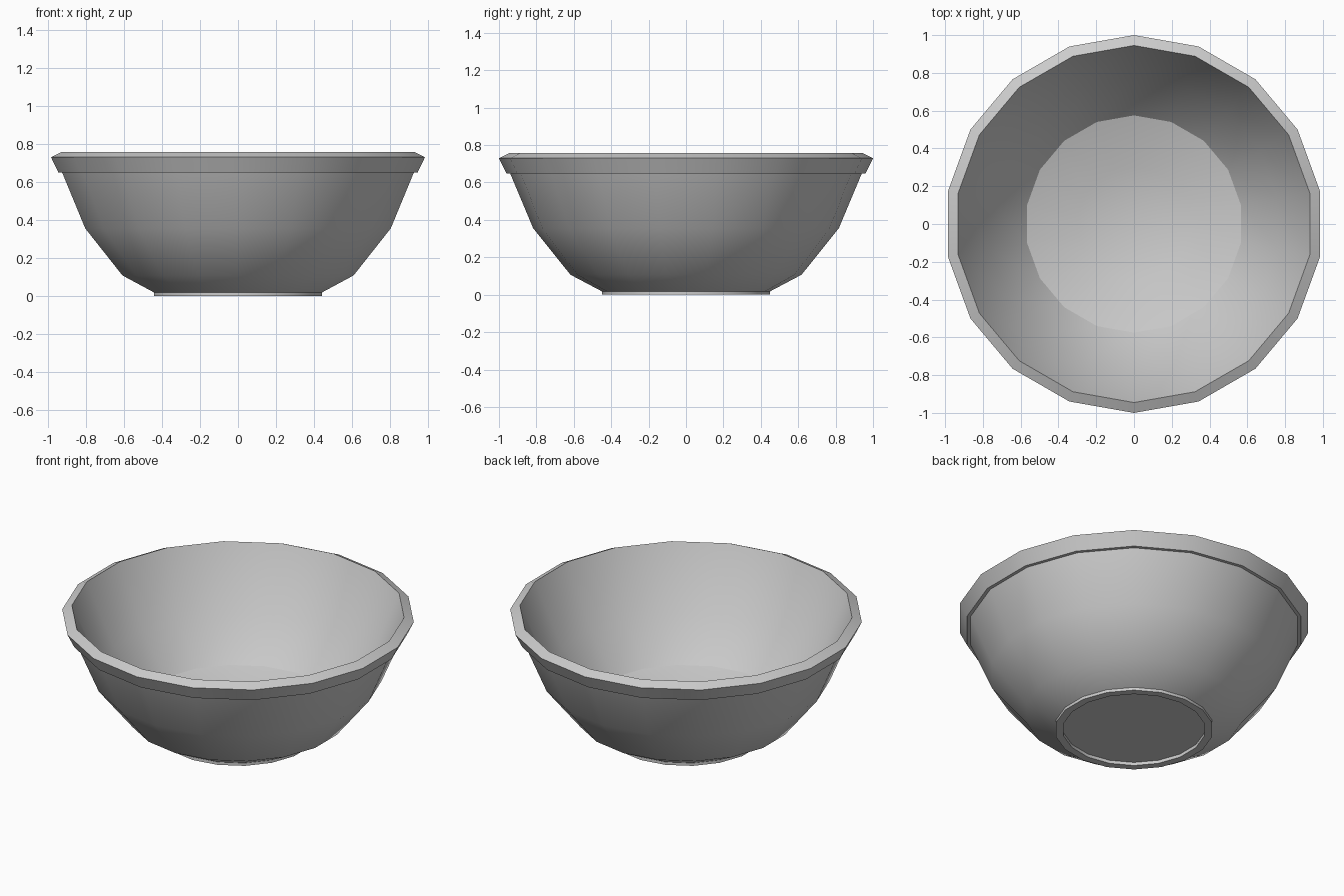
import bpy
import bmesh
from math import sin, cos, pi, radians

if "Cube" in bpy.data.objects:
    bpy.data.objects.remove(bpy.data.objects["Cube"])

SIDES = 18


def lathe(name, profile):
    """Revolve (radius, z) points around z; zero radius closes to a pole."""
    bm = bmesh.new()
    rings = []
    for r, z in profile:
        if r == 0:
            rings.append([bm.verts.new((0, 0, z))] * SIDES)
        else:
            rings.append([bm.verts.new((r * cos(pi / 2 + 2 * pi * i / SIDES),
                                        r * sin(pi / 2 + 2 * pi * i / SIDES), z))
                          for i in range(SIDES)])
    for a, b in zip(rings, rings[1:]):
        for i in range(SIDES):
            j = (i + 1) % SIDES
            quad = list(dict.fromkeys((a[i], a[j], b[j], b[i])))
            bm.faces.new(quad)
    bmesh.ops.recalc_face_normals(bm, faces=bm.faces)
    mesh = bpy.data.meshes.new(name)
    bm.to_mesh(mesh)
    bm.free()
    obj = bpy.data.objects.new(name, mesh)
    bpy.context.collection.objects.link(obj)
    bpy.ops.object.select_all(action='DESELECT')
    obj.select_set(True)
    bpy.context.view_layer.objects.active = obj
    bpy.ops.object.shade_smooth_by_angle(angle=radians(30))
    return obj


# Recessed underside and foot ring
foot = [(0, 0.02), (0.405, 0.02), (0.405, 0), (0.45, 0), (0.45, 0.018)]
# Outer wall up to the overhanging lip
outer_wall = [(0.618, 0.107), (0.817, 0.355), (0.94, 0.648)]
# Flared lip with sloped top
lip = [(0.96, 0.648), (1.0, 0.73), (0.945, 0.757)]
# Inner wall rounding down to the centre of the floor
inner_wall = [(0.775, 0.38), (0.575, 0.155), (0.3, 0.07), (0, 0.04)]

lathe("bowl", foot + outer_wall + lip + inner_wall)
